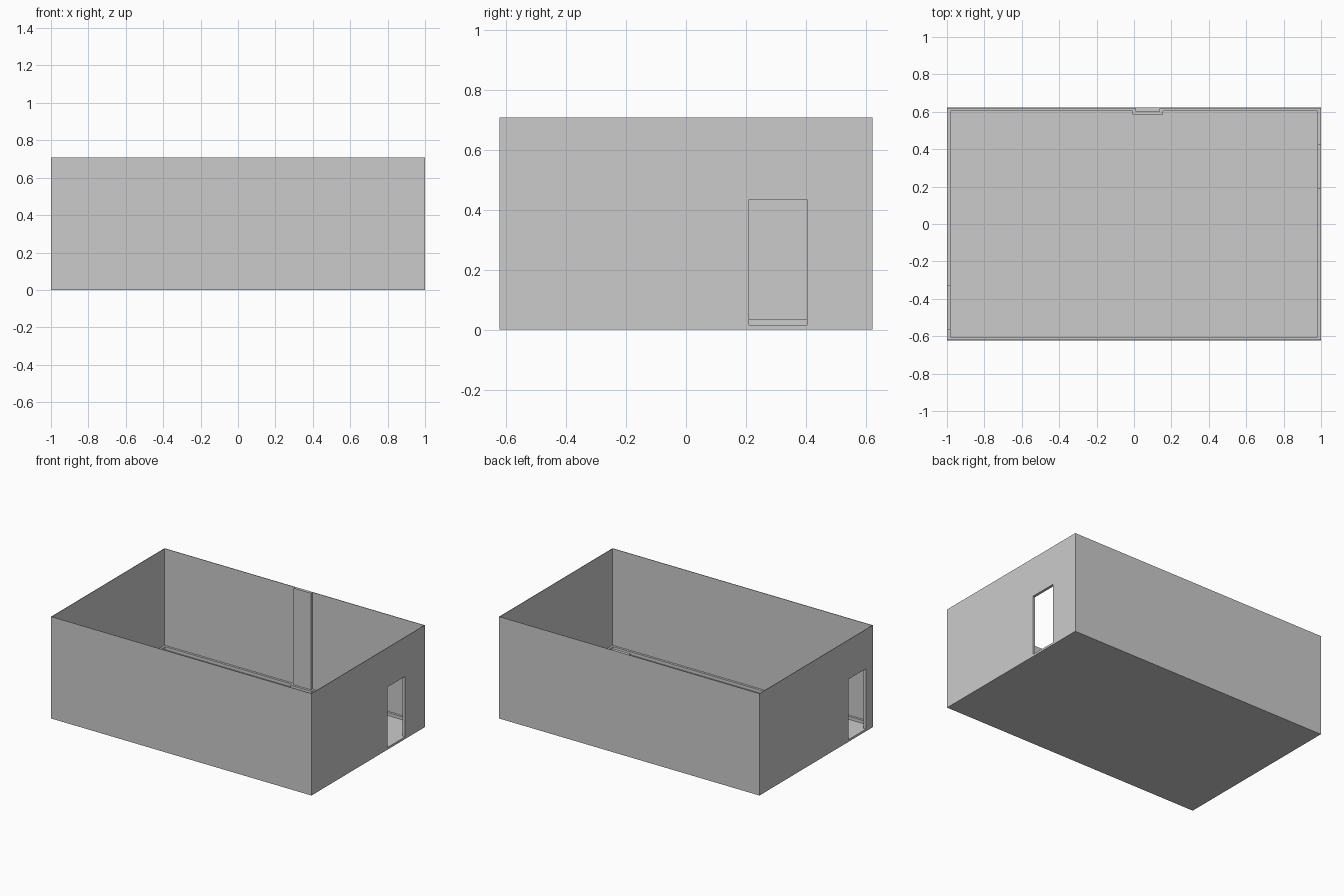
import bpy, bmesh
from mathutils import Vector

if "Cube" in bpy.data.objects:
    bpy.data.objects.remove(bpy.data.objects["Cube"])

HX, HY = 1.0, 0.622          # half size of the room
FLOOR, TOP = 0.015, 0.707    # floor surface and wall top
WALL, TRIM = 0.004, 0.015    # thin shell, trim depth
SKIRT_TOP = 0.036
DOOR_TOP, FRAME = 0.434, 0.023
IX, IY = HX - WALL, HY - WALL


def prism(name, points, direction):
    """Extrude a flat outline along a direction into a closed solid."""
    bm = bmesh.new()
    face = bm.faces.new([bm.verts.new(p) for p in points])
    moved = bmesh.ops.extrude_face_region(bm, geom=[face], use_keep_orig=True)["geom"]
    bmesh.ops.translate(bm, vec=direction,
                        verts=[g for g in moved if isinstance(g, bmesh.types.BMVert)])
    bmesh.ops.recalc_face_normals(bm, faces=bm.faces)
    mesh = bpy.data.meshes.new(name)
    bm.to_mesh(mesh)
    bm.free()
    obj = bpy.data.objects.new(name, mesh)
    bpy.context.collection.objects.link(obj)
    return obj


def box(name, x0, x1, y0, y1, z0, z1):
    return prism(name, [(x0, y0, z0), (x1, y0, z0), (x1, y1, z0), (x0, y1, z0)],
                 (0, 0, z1 - z0))


def arch(a0, a1, top, b0, b1, hole_top):
    """Rectangle (a) with a doorway notch (b) cut up from the floor."""
    return [(a0, FLOOR), (b0, FLOOR), (b0, hole_top), (b1, hole_top),
            (b1, FLOOR), (a1, FLOOR), (a1, top), (a0, top)]


def skirting(name, path):
    """Mitred strip running along the left-hand side of a plan path."""
    pts = [Vector(p) for p in path]
    inner = []
    for i, p in enumerate(pts):
        normals = []
        for a, b in ((i - 1, i), (i, i + 1)):
            if a >= 0 and b < len(pts):
                d = (pts[b] - pts[a]).normalized()
                n = Vector((-d.y, d.x))
                normals.append(n)
        offset = sum(normals, Vector((0, 0)))
        inner.append(p + offset * TRIM)
    outline = [(p.x, p.y, FLOOR) for p in pts + inner[::-1]]
    prism(name, outline, (0, 0, SKIRT_TOP - FLOOR))


# Floor slab and the two plain long walls
box("floor", -HX, HX, -HY, HY, 0, FLOOR)
box("front_wall", -HX, HX, -HY, -IY, FLOOR, TOP)
box("back_wall", -HX, HX, IY, HY, FLOOR, TOP)

# End walls with doorways, and the frames around them on the inside
doors = {"right": (1, 0.21, 0.404), "left": (-1, -0.545, -0.352)}
for side, (s, d0, d1) in doors.items():
    prism(side + "_wall",
          [(s * HX, y, z) for y, z in arch(-IY, IY, TOP, d0, d1, DOOR_TOP)],
          (-s * WALL, 0, 0))
    prism(side + "_door_frame",
          [(s * IX, y, z) for y, z in
           arch(d0 - FRAME, d1 + FRAME, DOOR_TOP + FRAME, d0, d1, DOOR_TOP)],
          (-s * (TRIM - 0.001), 0, 0))

# Shallow full-height pillar on the back wall
PX0, PX1, PY = 0.007, 0.14, 0.601
box("wall_pillar", PX0, PX1, PY, IY, FLOOR, TOP)

# Skirting boards between the doors, wrapping round the pillar
r0, r1 = doors["right"][1] - FRAME, doors["right"][2] + FRAME
l0, l1 = doors["left"][1] - FRAME, doors["left"][2] + FRAME
skirting("back_skirting", [(IX, r1), (IX, IY), (PX1, IY), (PX1, PY),
                           (PX0, PY), (PX0, IY), (-IX, IY), (-IX, l1)])
skirting("front_skirting", [(-IX, l0), (-IX, -IY), (IX, -IY), (IX, r0)])
